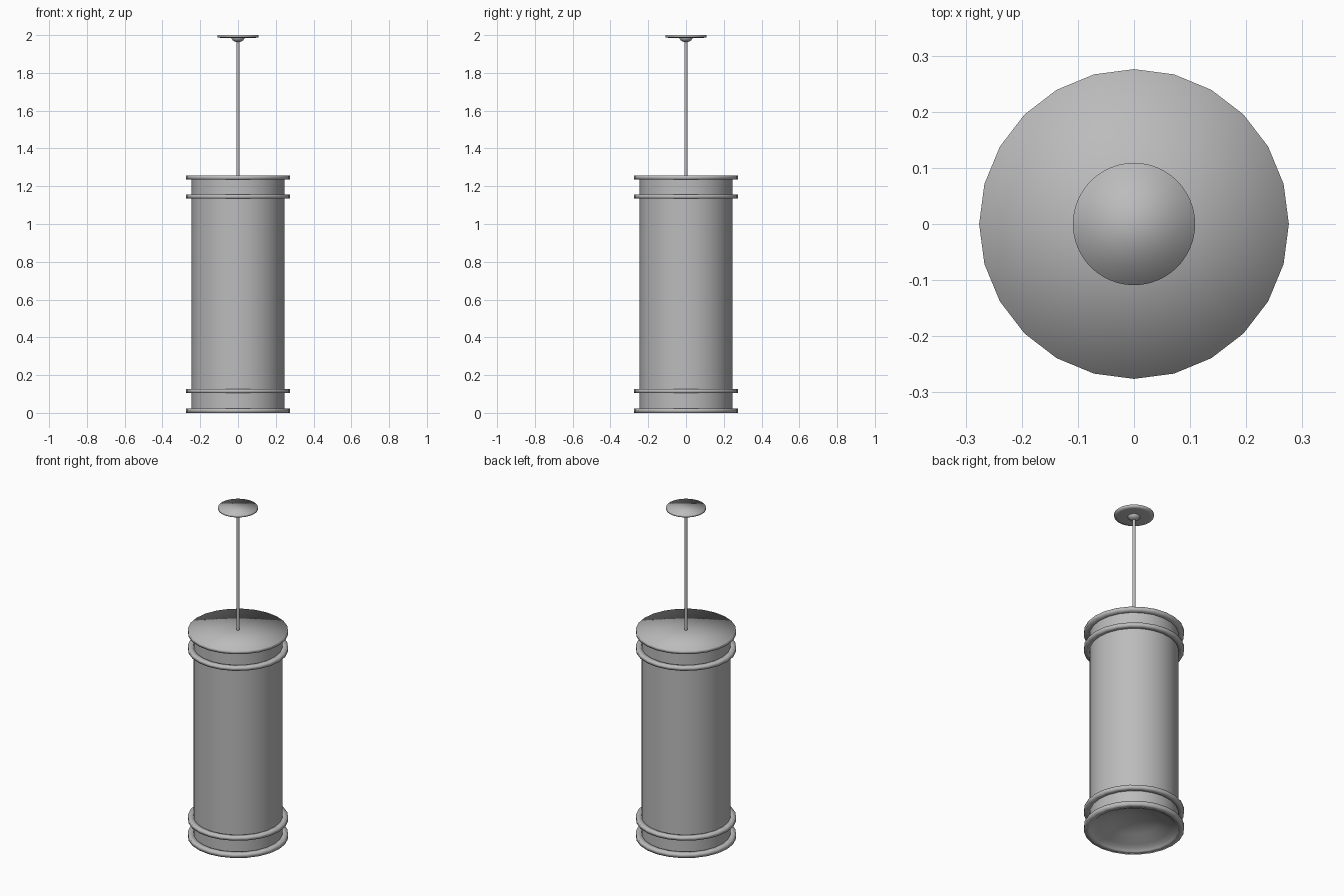
import bpy, bmesh, math

if "Cube" in bpy.data.objects:
    bpy.data.objects.remove(bpy.data.objects["Cube"], do_unlink=True)

SIDES = 24
metal = bpy.data.materials.new("brushed grey metal")
metal.use_nodes = True
grey = (0.5, 0.5, 0.5, 1)
metal.diffuse_color = grey
metal.node_tree.nodes["Principled BSDF"].inputs["Base Color"].default_value = grey


def lathe(name, profile, sides=SIDES, closed=False, cap_start=False, cap_end=False):
    """Spin (radius, height) points about z; radius 0 makes a pole."""
    bm = bmesh.new()
    rings = []
    for r, z in profile:
        if r == 0:
            rings.append([bm.verts.new((0, 0, z))] * sides)
        else:
            rings.append([bm.verts.new((r * math.cos(math.tau * i / sides),
                                        r * math.sin(math.tau * i / sides), z))
                          for i in range(sides)])
    pairs = list(zip(rings, rings[1:]))
    if closed:
        pairs.append((rings[-1], rings[0]))
    for a, b in pairs:
        for i in range(sides):
            j = (i + 1) % sides
            bm.faces.new(dict.fromkeys((a[i], a[j], b[j], b[i])))
    if cap_start:
        bm.faces.new(rings[0][::-1])
    if cap_end:
        bm.faces.new(rings[-1])
    bmesh.ops.recalc_face_normals(bm, faces=bm.faces)
    mesh = bpy.data.meshes.new(name)
    bm.to_mesh(mesh)
    bm.free()
    mesh.materials.append(metal)
    mesh.shade_smooth()
    obj = bpy.data.objects.new(name, mesh)
    bpy.context.collection.objects.link(obj)
    return obj


# Cylindrical shade
lathe("shade_body", [(0.245, 0.01), (0.245, 1.245)])

# Flat lid, with soft shading running over its rim
lathe("top_lid", [(0.245, 1.236), (0.276, 1.236), (0.276, 1.256), (0, 1.256)])

# Raised trim rings
for name, low, high in (("upper_ring", 1.135, 1.156),
                        ("lower_ring", 0.105, 0.126),
                        ("bottom_ring", 0.0, 0.024)):
    lathe(name, [(0.24, low), (0.276, low), (0.276, high), (0.24, high)], closed=True)

# Recessed reflector in the underside
lathe("reflector", [(0.24, 0.0), (0.228, 0.012), (0.2, 0.02),
                    (0.14, 0.05), (0.07, 0.07), (0, 0.075)])

# Hanging rod
lathe("hanging_rod", [(0.009, 1.25), (0.009, 1.975)], sides=12)

# Ceiling canopy and the small dome holding the rod
lathe("ceiling_canopy", [(0.09, 1.985), (0.109, 1.988), (0.109, 2.0)],
      sides=48, cap_start=True, cap_end=True)
dome = [(0.035 * math.sin(t * math.pi / 10), 1.987 - 0.024 * math.cos(t * math.pi / 10))
        for t in range(6)]
lathe("canopy_dome", dome)
